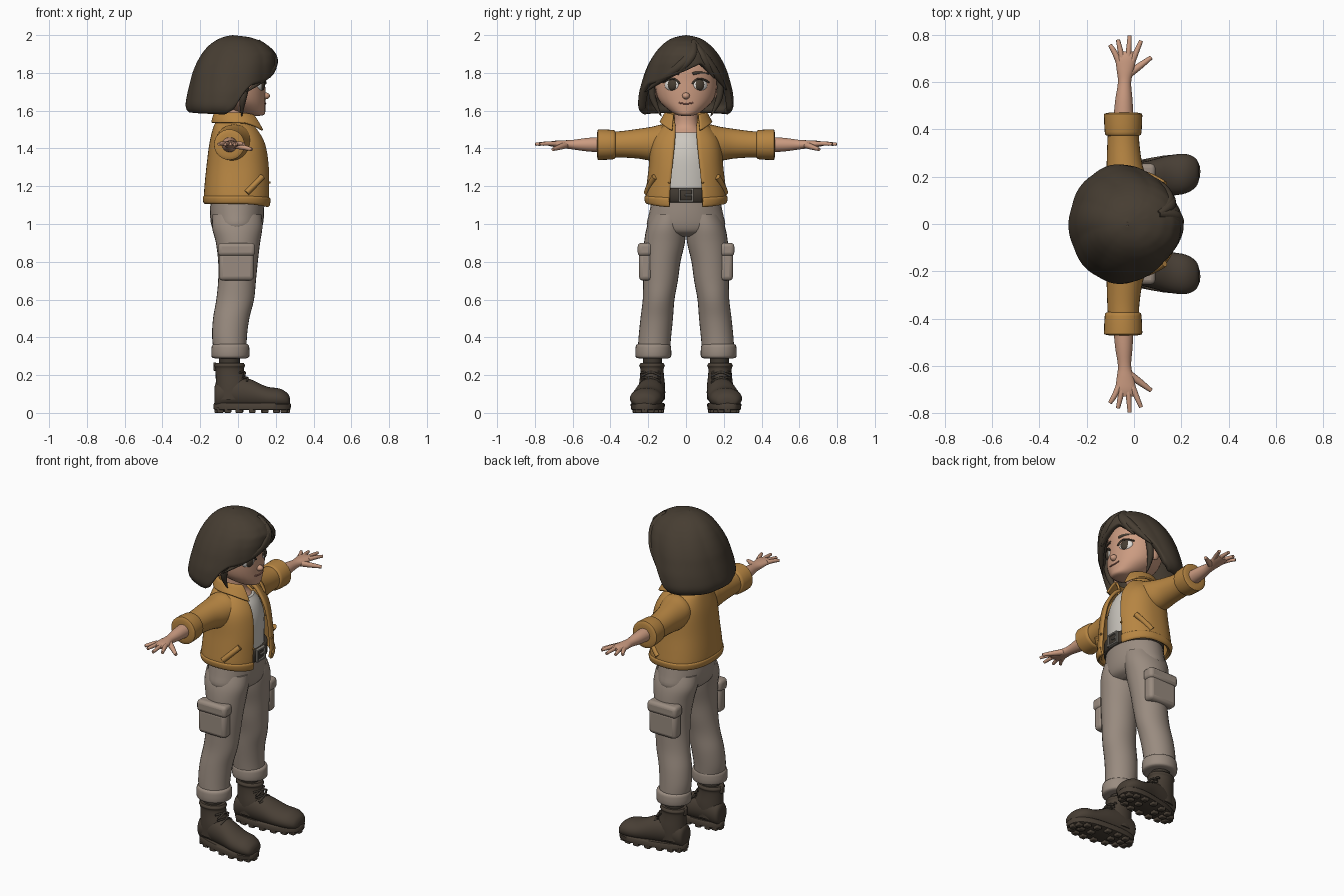
import bpy, bmesh
from math import sin, cos, pi, asin, sqrt, radians, copysign
from mathutils import Vector, Matrix

if "Cube" in bpy.data.objects:
    bpy.data.objects.remove(bpy.data.objects["Cube"])


def material(name, *rgb):
    m = bpy.data.materials.new(name)
    m.use_nodes = True
    m.diffuse_color = (*rgb, 1)
    m.node_tree.nodes["Principled BSDF"].inputs["Base Color"].default_value = (*rgb, 1)
    return m


SKIN = material("skin", .60, .33, .22)
HAIR = material("dark brown hair", .062, .047, .032)
JACKET = material("ochre cloth", .47, .235, .055)
TROUSER = material("taupe cloth", .32, .26, .215)
SHIRT = material("off white cloth", .60, .57, .52)
BOOT = material("dark leather", .066, .05, .036)
BELT = material("black brown leather", .05, .04, .03)
METAL = material("dull metal", .25, .23, .20)
WHITE = material("eye white", .75, .72, .68)
LIP = material("lip", .38, .16, .12)


def finish(bm, name, mat, angle=50):
    me = bpy.data.meshes.new(name)
    bm.to_mesh(me)
    bm.free()
    ob = bpy.data.objects.new(name, me)
    bpy.context.collection.objects.link(ob)
    me.materials.append(mat)
    bpy.ops.object.select_all(action='DESELECT')
    ob.select_set(True)
    bpy.context.view_layer.objects.active = ob
    bpy.ops.object.shade_smooth_by_angle(angle=radians(angle))
    return ob


def at(rows, key):
    """Look up a row of a sorted table by its first column."""
    for a, b in zip(rows, rows[1:]):
        if a[0] <= key <= b[0]:
            f = (key - a[0]) / (b[0] - a[0])
            return [p + (q - p) * f for p, q in zip(a, b)]
    return rows[0] if key < rows[0][0] else rows[-1]


def resample(rows, k=4):
    """Smooth a table with a Catmull-Rom spline."""
    out = []
    for i in range(len(rows) - 1):
        four = rows[max(i - 1, 0)], rows[i], rows[i + 1], rows[min(i + 2, len(rows) - 1)]
        for j in range(k):
            t = j / k
            out.append([b + .5 * t * (c - a + t * (2*a - 5*b + 4*c - d + t * (3*(b - c) + d - a)))
                        for a, b, c, d in zip(*four)])
    return out + [list(rows[-1])]


def power(v, p):
    return copysign(abs(v) ** (2 / p), v)


def grid(bm, pts, closed):
    rows = [[bm.verts.new(p) for p in r] for r in pts]
    n = len(rows[0])
    for a, b in zip(rows, rows[1:]):
        for i in range(n if closed else n - 1):
            j = (i + 1) % n
            bm.faces.new((a[i], b[i], b[j], a[j]))
    return rows


def loft(name, rows, mat, axis='Z', n=28, p=2.0, k=4, warp=lambda q: q):
    """Closed body; rows hold position, two centres, two radii."""
    bm, pts = bmesh.new(), []
    for t, a, b, ra, rb in resample(rows, k):
        ring = []
        for i in range(n):
            th = 2 * pi * i / n
            u, v = a + ra * power(cos(th), p), b + rb * power(sin(th), p)
            ring.append(warp(Vector({'X': (t, u, v), 'Y': (u, t, v), 'Z': (u, v, t)}[axis])))
        pts.append(ring)
    rings = grid(bm, pts, True)
    bm.faces.new(rings[0])
    bm.faces.new(rings[-1])
    bmesh.ops.recalc_face_normals(bm, faces=bm.faces)
    return finish(bm, name, mat)


def thicken(ob, thick, offset):
    s = ob.modifiers.new("thickness", 'SOLIDIFY')
    s.thickness, s.offset = thick, offset
    ob.modifiers.new("round", 'SUBSURF').levels = 1


def wrap(name, rows, mat, thick, offset, p=2.4, n=44):
    """Garment open at the front; rows: z, back, front, half width, gap, front drop."""
    bm, pts = bmesh.new(), []
    for z, xb, xf, w, gap, drop in resample(rows, 4):
        a = asin((gap / w) ** (p / 2))
        line = []
        for i in range(n + 1):
            th = a + (2 * pi - 2 * a) * i / n
            line.append(((xb + xf) / 2 + (xf - xb) / 2 * power(cos(th), p),
                         w * power(sin(th), p), z - drop * max(0, cos(th)) ** 2))
        pts.append(line)
    grid(bm, pts, False)
    thicken(finish(bm, name, mat, 180), thick, offset)


def tube(name, pts, r, mat, radii=None):
    cu = bpy.data.curves.new(name, 'CURVE')
    cu.dimensions, cu.bevel_depth, cu.bevel_resolution = '3D', r, 3
    cu.use_fill_caps, cu.resolution_u = True, 6
    sp = cu.splines.new('NURBS')
    sp.points.add(len(pts) - 1)
    for i, q in enumerate(pts):
        sp.points[i].co = (*q, 1)
        sp.points[i].radius = radii[i] if radii else 1
    sp.use_endpoint_u, sp.order_u = True, min(3, len(pts))
    cu.materials.append(mat)
    ob = bpy.data.objects.new(name, cu)
    bpy.context.collection.objects.link(ob)


def ball(name, loc, scale, mat, turn=0):
    bm = bmesh.new()
    m = Matrix.Translation(loc) @ Matrix.Rotation(turn, 4, 'Z') @ Matrix.Diagonal((*scale, 1))
    bmesh.ops.create_uvsphere(bm, u_segments=20, v_segments=12, radius=1, matrix=m)
    finish(bm, name, mat)


def boxes(name, centres, size, mat, bevel):
    bm = bmesh.new()
    for c in centres:
        bmesh.ops.create_cube(bm, size=1, matrix=Matrix.Translation(c) @ Matrix.Diagonal((*size, 1)))
    b = finish(bm, name, mat).modifiers.new("bevel", 'BEVEL')
    b.width, b.segments = bevel, 3


# Head and face
head = [(1.572, .09, 0, .02, .02), (1.58, .08, 0, .06, .055), (1.61, .045, 0, .10, .10),
        (1.65, .015, 0, .13, .14), (1.70, 0, 0, .145, .16), (1.76, -.005, 0, .148, .165),
        (1.84, -.01, 0, .15, .165), (1.92, -.02, 0, .12, .13), (1.97, -.02, 0, .05, .06)]
loft("head", head, SKIN)
loft("neck", [(1.43, 0, 0, .10, .12), (1.48, -.01, 0, .085, .095), (1.53, -.02, 0, .058, .064),
              (1.64, -.01, 0, .055, .06)], SKIN)


def face(y, z, off=0.0):
    _, x, _, rx, ry = at(head, z)
    return (x + rx * sqrt(1 - (y / ry) ** 2) + off, y, z)


ball("nose", (.145, 0, 1.678), (.024, .02, .018), SKIN)
tube("mouth", [face(y, 1.636 + 4 * y * y, .002) for y in (-.038, -.015, .015, .038)], .004, LIP)
for s in (1, -1):
    ball("ear", (-.01, s * .168, 1.69), (.028, .016, .04), SKIN)
    ball("eyeball", (.118, s * .074, 1.735), (.018, .042, .031), WHITE, s * .42)
    ball("iris", (.126, s * .073, 1.736), (.015, .028, .029), HAIR, s * .42)
    tube("eyelash", [face(s * y, z, .007) for y, z in
                     ((.034, 1.742), (.05, 1.768), (.09, 1.77), (.122, 1.75))], .005, HAIR)
    tube("eyebrow", [face(s * y, z, .002) for y, z in
                     ((.035, 1.795), (.07, 1.808), (.12, 1.795))], .008, HAIR, (1, 1.1, .4))

# Hair: one shell with a swept fringe edge, plus locks
form = [(1.565, -.22, .13, .205), (1.58, -.255, .14, .235), (1.62, -.277, .165, .252),
        (1.70, -.262, .18, .245), (1.80, -.237, .195, .217), (1.85, -.217, .20, .196),
        (1.90, -.19, .195, .167), (1.94, -.16, .165, .135), (1.97, -.122, .12, .10),
        (1.99, -.08, .06, .06), (2.0, -.03, -.03, .002)]
edge = [(-180, 1.585), (-95, 1.57), (-80, 1.60), (-70, 1.70), (-60, 1.735), (-40, 1.75),
        (0, 1.81), (25, 1.85), (40, 1.79), (60, 1.75), (70, 1.70), (80, 1.60), (95, 1.57), (180, 1.585)]


def hair_point(deg, z, off=0.0):
    _, xb, xf, w = at(form, z)
    a = radians(deg)
    ridge = .005 * abs(sin(a * 4.5 + (z - 1.7) * 4)) * min(1, (2 - z) * 8) + off
    return ((xb + xf) / 2 + ((xf - xb) / 2 + ridge) * cos(a), (w + ridge) * sin(a), z)


bm = bmesh.new()
grid(bm, [[hair_point(d, 2 - (2 - at(edge, d)[1]) * (v / 22) ** 1.6) for d in range(-180, 180, 4)]
          for v in range(23)], True)
bmesh.ops.remove_doubles(bm, verts=bm.verts, dist=.0004)
thicken(finish(bm, "hair", HAIR, 180), .035, -1)
for end, low in ((-66, 1.70), (-48, 1.735), (-22, 1.775), (44, 1.77), (66, 1.71)):
    path = [hair_point(26 + (end - 26) * f ** 1.3, 1.965 + (low - 1.965) * f, -.012)
            for f in (0, .25, .5, .75, 1)]
    tube("fringe_lock", path, .024, HAIR, (.6, 1, 1.1, .8, .1))
for s in (1, -1):
    tube("side_lock", [(.05, s * .18, 1.78), (.035, s * .185, 1.70), (.02, s * .165, 1.63),
                       (.02, s * .13, 1.57)], .02, HAIR, (1, 1, .8, .1))

# Shirt, belt and buckle
loft("shirt", [(1.13, 0, 0, .135, .165), (1.25, 0, 0, .14, .165), (1.36, 0, 0, .138, .16),
               (1.44, 0, 0, .118, .13), (1.485, 0, 0, .088, .095)], SHIRT)
loft("belt", [(1.115, 0, 0, .148, .182), (1.12, 0, 0, .154, .186), (1.185, 0, 0, .154, .184),
              (1.19, 0, 0, .148, .18)], BELT, k=1)
boxes("buckle_sides", [(.154, s * .035, 1.153) for s in (1, -1)], (.018, .011, .075), METAL, .003)
boxes("buckle_bars", [(.154, 0, 1.153 + s * .032) for s in (1, -1)], (.018, .075, .011), METAL, .003)
boxes("buckle_pin", [(.157, .015, 1.153)], (.012, .04, .009), METAL, .003)

# Jacket
wrap("jacket_body", [(1.54, -.118, .075, .092, .058, 0), (1.515, -.13, .10, .13, .058, 0),
                     (1.46, -.145, .135, .172, .058, 0), (1.40, -.156, .158, .190, .063, 0),
                     (1.30, -.168, .174, .198, .074, 0), (1.20, -.178, .178, .210, .084, 0),
                     (1.14, -.181, .178, .216, .088, .01), (1.11, -.176, .172, .210, .086, .02)],
     JACKET, .02, -1)
wrap("jacket_hem", [(1.15, -.181, .178, .214, .088, .01), (1.14, -.187, .184, .221, .088, .012),
                    (1.115, -.184, .180, .217, .087, .02), (1.105, -.174, .170, .207, .086, .02)],
     JACKET, .012, -1)
wrap("collar", [(1.535, -.135, .155, .135, .072, .06), (1.56, -.13, .125, .122, .068, .02),
                (1.585, -.118, .10, .105, .064, .015), (1.55, -.11, .085, .09, .06, .01),
                (1.50, -.11, .09, .09, .06, 0)], JACKET, .014, 0, p=2)
for s in (1, -1):
    loft("sleeve", [(s * y, x, z, rx, rz) for y, x, z, rx, rz in (
        (.06, -.015, 1.435, .08, .075), (.12, -.02, 1.435, .098, .092), (.18, -.03, 1.425, .09, .09),
        (.25, -.04, 1.425, .076, .079), (.34, -.045, 1.422, .068, .07), (.42, -.045, 1.42, .064, .068))],
         JACKET, 'Y')
    loft("sleeve_cuff", [(s * y, -.046, 1.42, r, r) for y, r in (
        (.372, .06), (.376, .073), (.39, .078), (.455, .081), (.468, .077), (.472, .05))], JACKET, 'Y', k=2)
    tube("jacket_pocket", [(.045, s * .208, 1.165), (.088, s * .194, 1.208), (.128, s * .166, 1.25)],
         .016, JACKET)
    boxes("snap_buttons", [(.166 - .01 * i * i, s * .088, 1.22 + .065 * i) for i in range(3)],
          (.012, .012, .012), JACKET, .004)

# Arms and hands
for s in (1, -1):
    loft("arm", [(s * y, x, z, rx, rz) for y, x, z, rx, rz in (
        (.42, -.045, 1.42, .044, .042), (.52, -.043, 1.42, .037, .036), (.60, -.04, 1.42, .028, .025),
        (.65, -.037, 1.422, .036, .021), (.70, -.035, 1.424, .043, .016), (.73, -.034, 1.424, .032, .009))],
         SKIN, 'Y')
    for x0, x1, y1 in ((-.066, -.102, .757), (-.048, -.068, .78), (-.026, -.018, .798), (-.006, .03, .775)):
        tube("finger", [(x0, s * .69, 1.425), ((x0 + x1) / 2, s * .735, 1.428), (x1, s * y1, 1.422)],
             .012, SKIN, (1.1, 1, .7))
    tube("thumb", [(-.03, s * .63, 1.42), (.02, s * .665, 1.408), (.073, s * .705, 1.395)],
         .016, SKIN, (1.1, 1, .55))

# Trousers
loft("trouser_seat", [(.935, 0, 0, .07, .09), (.955, -.003, 0, .115, .17), (.99, -.005, 0, .135, .207),
                      (1.05, -.005, 0, .143, .197), (1.13, -.003, 0, .142, .18)], TROUSER)
for s in (1, -1):
    loft("trouser_leg", [(z, x, s * y, rx, ry) for z, x, y, rx, ry in (
        (.31, -.04, .172, .085, .085), (.40, -.045, .165, .092, .086), (.50, -.036, .155, .096, .086),
        (.60, -.015, .145, .10, .084), (.70, -.005, .135, .10, .092), (.80, 0, .127, .105, .098),
        (.90, 0, .114, .117, .108), (.98, -.004, .104, .133, .104), (1.05, -.005, .09, .13, .09))], TROUSER)
    loft("trouser_cuff", [(z, -.04, s * .173, r, r * .94) for z, r in (
        (.288, .075), (.292, .094), (.305, .101), (.345, .10), (.36, .095), (.366, .082))], TROUSER, k=2)
    boxes("cargo_pocket", [(-.008, s * .215, .775)], (.185, .068, .15), TROUSER, .022)
    boxes("cargo_flap", [(-.008, s * .218, .865)], (.198, .076, .07), TROUSER, .02)

# Boots
for s in (1, -1):
    def foot(q, s=s):
        d = q.x - .075
        return Vector((q.x, s * (.197 + .12 * d) + q.y * (1 + .8 * d), q.z))

    loft("sock", [(z, -.045, s * .177, .055, .05) for z in (.22, .33)], BELT)
    loft("boot_foot", [(x, s * y, z, ry, rz) for x, y, z, ry, rz in (
        (-.125, .175, .09, .03, .04), (-.11, .175, .095, .055, .07), (-.03, .18, .11, .07, .085),
        (.06, .19, .10, .078, .08), (.15, .205, .08, .086, .06), (.22, .213, .075, .083, .054),
        (.262, .217, .066, .06, .038), (.275, .217, .06, .03, .02))], BOOT, 'X')
    loft("boot_shaft", [(z, x, s * .18, rx, ry) for z, x, rx, ry in (
        (.07, -.035, .085, .068), (.14, -.03, .088, .069), (.20, -.04, .078, .063),
        (.235, -.044, .076, .062), (.25, -.044, .082, .068), (.264, -.044, .074, .06))], BOOT)
    loft("boot_sole", [(z, .075, 0, r, r - .122) for z, r in (
        (.014, .195), (.018, .203), (.045, .206), (.052, .20))], BOOT, p=2.5, k=1, n=40, warp=foot)
    rim = [foot(Vector((.075 + .182 * cos(i * pi / 8), .062 * power(sin(i * pi / 8), 2.5), .015)))
           for i in range(16)]
    mid = [foot(Vector((.075 + .065 * i, 0, .015))) for i in (-2, -1, 1, 2)]
    boxes("sole_lugs", rim + mid, (.036, .034, .03), BOOT, .006)
    for x, z in ((.045, .225), (.06, .195), (.085, .172)):
        for t in (1, -1):
            tube("lace", [(x - .035, s * .185 - t * .05, z - .012), (x + .004, s * .185, z + .002),
                          (x - .015, s * .185 + t * .05, z - .03)], .006, BELT)
    boxes("heel_tab", [(-.122, s * .177, .245)], (.015, .028, .045), BOOT, .005)
